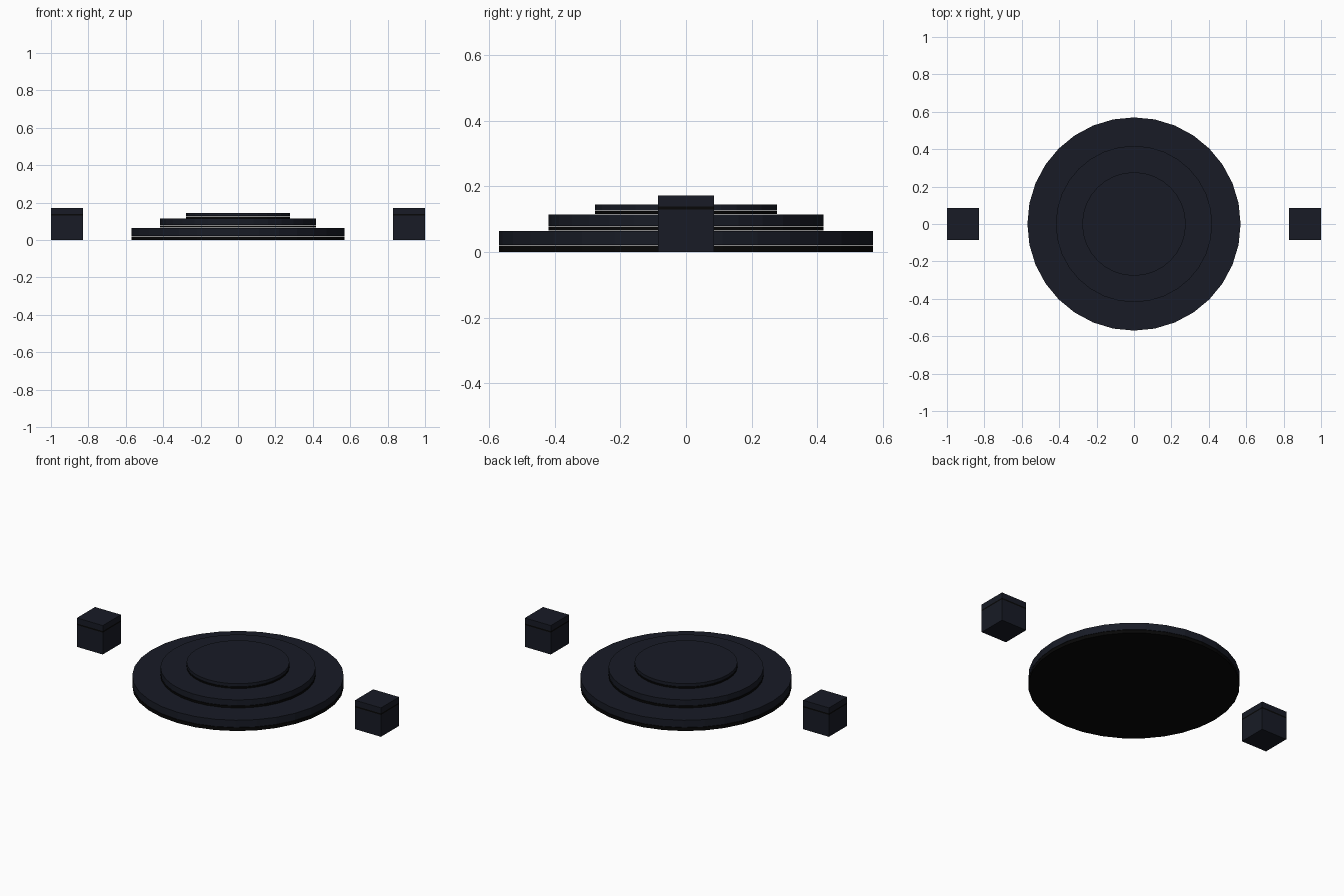
import bpy

if "Cube" in bpy.data.objects:
    bpy.data.objects.remove(bpy.data.objects["Cube"])


def material(name, color):
    m = bpy.data.materials.new(name)
    m.diffuse_color = color
    m.use_nodes = True
    m.node_tree.nodes["Principled BSDF"].inputs["Base Color"].default_value = m.diffuse_color
    return m


navy = material("navy", (0.009, 0.011, 0.019, 1))
black = material("black", (0.002, 0.002, 0.002, 1))


def finish(name, mat):
    o = bpy.context.object
    o.name = name
    o.data.materials.append(mat)
    return o


def disc(name, r, z0, z1, mat):
    bpy.ops.mesh.primitive_cylinder_add(vertices=32, radius=r, depth=z1 - z0,
                                        location=(0, 0, (z0 + z1) / 2))
    finish(name, mat)


def block(name, x, z0, z1, mat):
    bpy.ops.mesh.primitive_cube_add(size=1, location=(x, 0, (z0 + z1) / 2))
    o = finish(name, mat)
    o.scale = (0.17, 0.17, z1 - z0)


# three stepped round tiers, each a dark foot under a navy slab
for name, r, z0, zm, z1 in (("lower_tier", 0.57, 0.0, 0.02, 0.064),
                            ("middle_tier", 0.418, 0.066, 0.078, 0.114),
                            ("upper_tier", 0.277, 0.116, 0.125, 0.145)):
    disc(name + "_foot", r, z0, zm, black)
    disc(name + "_slab", r, zm + 0.002, z1, navy)

# side blocks with a dark band below the lid
for side, x in (("left", -0.915), ("right", 0.915)):
    block(side + "_block_body", x, 0.0, 0.13, navy)
    block(side + "_block_band", x, 0.13, 0.139, black)
    block(side + "_block_lid", x, 0.139, 0.172, navy)
